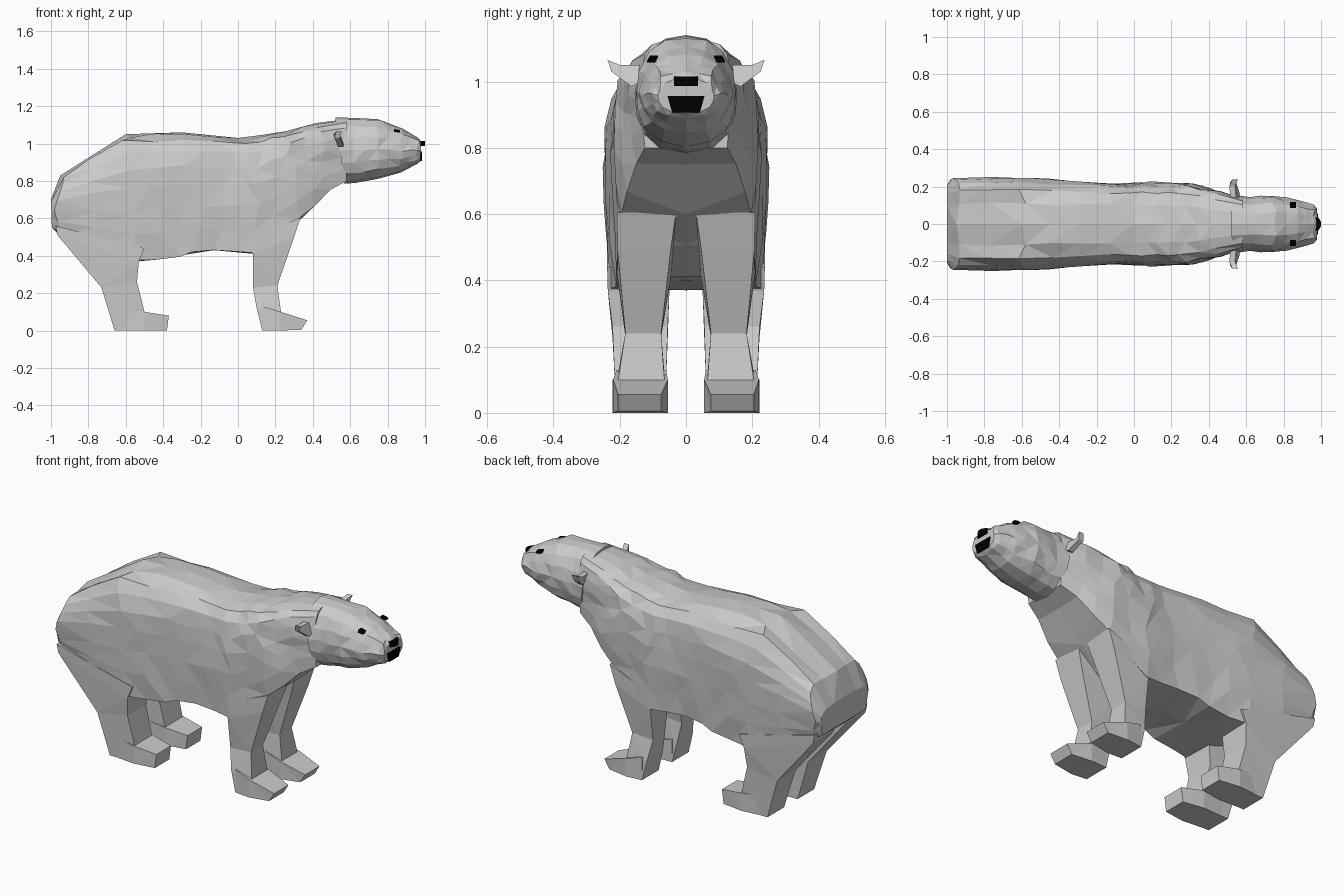
import bpy, bmesh, random
from mathutils import Vector

if "Cube" in bpy.data.objects:
    bpy.data.objects.remove(bpy.data.objects["Cube"])

random.seed(4)


def make(name, rings, mat=None):
    """Loft equal-length closed rings into a capped, flat shaded object."""
    bm = bmesh.new()
    rows = [[bm.verts.new(p) for p in r] for r in rings]
    n = len(rows[0])
    for a, b in zip(rows, rows[1:]):
        for i in range(n):
            j = (i + 1) % n
            bm.faces.new((a[i], a[j], b[j], b[i]))
    bm.faces.new(rows[0])
    bm.faces.new(rows[-1])
    bmesh.ops.triangulate(bm, faces=[f for f in bm.faces if len(f.verts) == 4])
    bmesh.ops.recalc_face_normals(bm, faces=bm.faces)
    me = bpy.data.meshes.new(name)
    bm.to_mesh(me)
    bm.free()
    ob = bpy.data.objects.new(name, me)
    bpy.context.collection.objects.link(ob)
    if mat:
        me.materials.append(mat)
    return ob


def lerp(a, b, t):
    return a + (b - a) * t


def section(s, profile, jit):
    """Slanted mirrored section: s = (x top, z top, x bottom, z bottom, half width)."""
    xt, zt, xb, zb, w = s
    half = []
    for k, (fy, fz) in enumerate(profile):
        j = jit if 0 < k < len(profile) - 1 else 0
        half.append(Vector((lerp(xb, xt, fz) + random.uniform(-2.5, 2.5) * j,
                            fy * w + random.uniform(-1, .6) * j * (fy > 0),
                            lerp(zb, zt, fz) + random.uniform(-1, 1) * j)))
    mirror = [Vector((p.x, -p.y, p.z)) for p in reversed(half) if p.y > 1e-6]
    return half + mirror


def loft(name, table, profile, jit):
    rings = []
    for i, s in enumerate(table):
        rings.append(section(s, profile, jit if 0 < i < len(table) - 1 else 0))
        if 0 < i < len(table) - 2:
            mid = [lerp(a, b, .5) for a, b in zip(s, table[i + 1])]
            rings.append(section(mid, profile, jit))
    return make(name, rings)


# Torso and neck: flat belly, gently rounded back
torso = [(0, 1), (.45, .985), (.76, .945), (.91, .86), (.985, .73), (1, .58),
         (.985, .4), (.96, .2), (.92, 0), (0, 0)]
loft("body", [
    (-1.0, .70, -.995, .55, .21), (-.95, .83, -.97, .525, .242),
    (-.60, 1.05, -.54, .37, .253), (-.30, 1.06, -.32, .40, .225),
    (0, 1.03, -.13, .43, .218), (.12, 1.045, .09, .41, .224),
    (.25, 1.065, .34, .60, .222), (.42, 1.11, .49, .75, .172),
    (.58, 1.13, .58, .80, .135)], torso, .009)

# Head tapering to a blunt muzzle
skull = [(0, 1), (.4, .97), (.72, .87), (.92, .7), (1, .5), (.96, .32),
         (.83, .16), (.5, .03), (0, 0)]
loft("head", [
    (.52, 1.14, .57, .785, .155), (.62, 1.137, .63, .79, .146),
    (.75, 1.13, .75, .812, .153), (.88, 1.08, .87, .845, .127),
    (.965, 1.03, .955, .89, .102), (.98, 1.01, .975, .905, .085)], skull, .005)


# Legs: sections = (back x, back z, front x, front z, inner y, outer y)
def leg(name, sections, side):
    make(name, [[(xa, side * yi, za), (xb, side * yi, zb),
                 (xb, side * yo, zb), (xa, side * yo, za)]
                for xa, za, xb, zb, yi, yo in sections])


front = [(.08, .50, .335, .605, .03, .208), (.08, .41, .30, .50, .045, .207),
         (.08, .23, .21, .24, .075, .183), (.10, .12, .23, .10, .065, .205),
         (.13, 0, .24, 0, .06, .21)]
front_toe = [(.13, 0, .13, .13, .06, .21), (.225, 0, .23, .10, .055, .22),
             (.34, .005, .37, .055, .075, .205)]
rear = [(-.975, .56, -.5, .44, .05, .238), (-.965, .51, -.53, .37, .05, .236),
        (-.73, .23, -.54, .26, .055, .222), (-.69, .10, -.50, .10, .06, .215),
        (-.66, 0, -.49, 0, .06, .21)]
rear_toe = [(-.62, 0, -.62, .11, .06, .21), (-.50, 0, -.50, .10, .055, .222),
            (-.38, 0, -.37, .08, .075, .205)]
for tag, s in (("left", 1), ("right", -1)):
    leg("front_leg_" + tag, front, s)
    leg("front_foot_" + tag, front_toe, s)
    leg("rear_leg_" + tag, rear, s)
    leg("rear_foot_" + tag, rear_toe, s)

# Ears: small flared cups
for tag, s in (("left", 1), ("right", -1)):
    rim = [(.53, .14, 1.05), (.525, .20, 1.05), (.54, .237, 1.065),
           (.53, .225, 1.03), (.55, .165, .985), (.55, .13, 1.0)]
    make("ear_" + tag, [[(x + d, s * y, z) for x, y, z in rim] for d in (-.015, .015)])

# Black eyes, nose and mouth
black = bpy.data.materials.new("black")
black.diffuse_color = (0, 0, 0, 1)
black.use_nodes = True
black.node_tree.nodes["Principled BSDF"].inputs["Base Color"].default_value = black.diffuse_color


def plate(name, x0, x1, zt, zb, wt, wb):
    make(name, [[(x, -wt, zt), (x, wt, zt), (x, wb, zb), (x, -wb, zb)]
                for x, in ((x0,), (x1,))], black)


make("nose", [[(x, -w, 1.015), (x, w, 1.015), (x, w, .987), (x, -w, .987)]
              for x, w in ((.96, .036), (.985, .036), (1.0, .012))], black)
plate("mouth", .96, .984, .957, .907, .056, .042)
for tag, s in (("left", 1), ("right", -1)):
    make("eye_" + tag, [[(.835, s * y, 1.078), (.865, s * y, 1.072),
                         (.865, s * (y + .008), 1.058), (.835, s * (y + .008), 1.063)]
                        for y in (.085, .109)], black)
